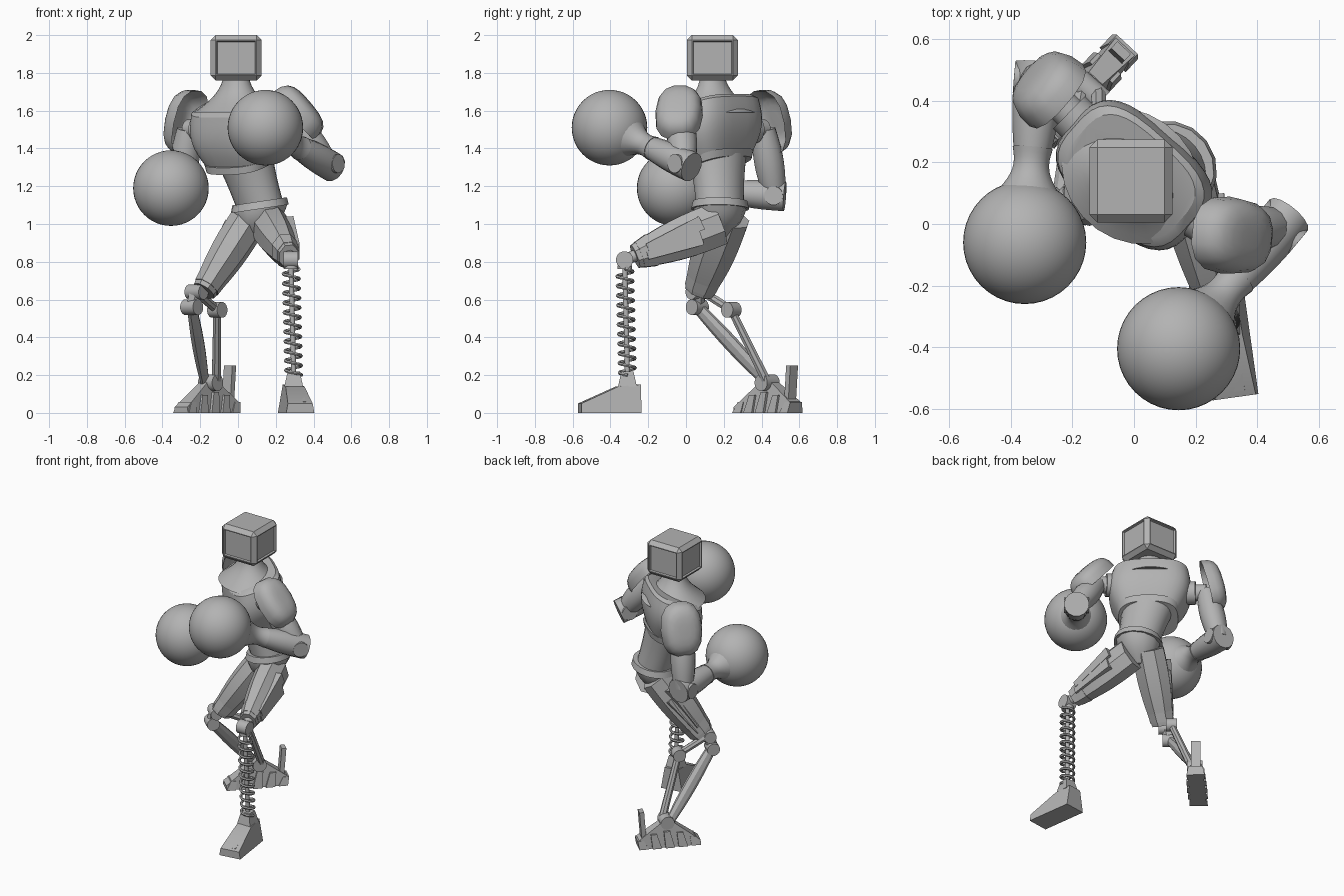
import bpy, bmesh
from math import sin, cos, pi, tau, radians, copysign
from mathutils import Vector, Matrix

cube = bpy.data.objects.get("Cube")
if cube:
    bpy.data.objects.remove(cube)

grey = bpy.data.materials.new("plain_grey")
grey.use_nodes = True
grey.diffuse_color = (.45, .45, .45, 1)
grey.node_tree.nodes["Principled BSDF"].inputs["Base Color"].default_value = grey.diffuse_color


def at(x, y, z):
    return Vector((x, y, z))


X, Y, Z = at(1, 0, 0), at(0, 1, 0), at(0, 0, 1)
ACROSS = at(.75, -.66, 0)           # shoulder line of the twisted torso
FORWARD = Z.cross(-ACROSS)          # direction the chest faces
CHEST_TILT = Z + FORWARD * .35


def finish(name, bm, angle=32):
    """Turn a bmesh into a shaded object."""
    bmesh.ops.recalc_face_normals(bm, faces=bm.faces)
    mesh = bpy.data.meshes.new(name)
    bm.to_mesh(mesh)
    bm.free()
    mesh.materials.append(grey)
    ob = bpy.data.objects.new(name, mesh)
    bpy.context.collection.objects.link(ob)
    bpy.ops.object.select_all(action="DESELECT")
    ob.select_set(True)
    bpy.context.view_layer.objects.active = ob
    bpy.ops.object.shade_smooth_by_angle(angle=radians(angle))


def sweep(name, points, radii, n, side, flat=1, power=2, axis=None):
    """Skin superellipse rings along a path; flat scales the depth across side."""
    bm = bmesh.new()
    rings = []
    last = len(points) - 1
    for i, (point, radius) in enumerate(zip(points, radii)):
        along = (axis or points[min(i + 1, last)] - points[max(i - 1, 0)]).normalized()
        u = (side - along * side.dot(along)).normalized()
        v = along.cross(u) * flat
        ring = []
        for k in range(n):
            angle = tau * (k + .5) / n
            c, s = (copysign(abs(f(angle)) ** (2 / power), f(angle)) for f in (cos, sin))
            ring.append(bm.verts.new(point + (u * c + v * s) * radius))
        rings.append(ring)
    for low, high in zip(rings, rings[1:]):
        for k in range(n):
            j = (k + 1) % n
            bm.faces.new((low[k], low[j], high[j], high[k]))
    bm.faces.new(rings[0])
    bm.faces.new(rings[last])
    finish(name, bm)


def limb(name, start, end, r_start, r_end, n=12, side=X, bulge=0, **shape):
    """Straight tapered part, swollen or pinched at the middle by bulge."""
    steps = 8 if bulge else 1
    ts = [i / steps for i in range(steps + 1)]
    radii = [r_start + (r_end - r_start) * t + bulge * sin(pi * t) for t in ts]
    sweep(name, [start.lerp(end, t) for t in ts], radii, n, side, **shape)


def pin(name, centre, radius, half, axis=X):
    step = axis.normalized() * half
    limb(name, centre - step, centre + step, radius, radius, n=16, side=Z)


def prism(name, profile, width, origin, yaw, taper=0):
    """Side profile (y, z) given a width, narrowing with height by taper."""
    bm = bmesh.new()
    top = max(z for y, z in profile)
    place = Matrix.Translation(origin) @ Matrix.Rotation(radians(yaw), 4, "Z")
    ends = [[bm.verts.new(place @ at(sign * width / 2 * (1 - taper * z / top), y, z))
             for y, z in profile] for sign in (-1, 1)]
    for end in ends:
        bm.faces.new(end)
    for k in range(len(profile)):
        a, b = ends[0], ends[1]
        bm.faces.new((a[k - 1], a[k], b[k], b[k - 1]))
    finish(name, bm)


# Head: chamfered box with recessed panels on its four sides
head = at(-.01, .14, 1.88)
bm = bmesh.new()
bmesh.ops.create_cube(bm, matrix=Matrix.Translation(head) @ Matrix.Diagonal((.27, .27, .24, 1)))
bmesh.ops.bevel(bm, geom=bm.edges[:], offset=.026, segments=1, affect="EDGES", profile=.5)
bm.normal_update()
panels = [f for f in bm.faces if f.calc_area() > .02 and abs(f.normal.z) < .1]
bmesh.ops.inset_individual(bm, faces=panels, thickness=.008)
bmesh.ops.inset_individual(bm, faces=panels, thickness=.005, depth=-.012)
finish("head", bm)

# Torso, leaning from the hips up to the neck
neck, collar = at(-.01, .14, 1.78), at(-.01, .155, 1.62)
ribs, hips = at(.02, .165, 1.33), at(.115, .18, 1.1)
chest_shape = dict(n=32, side=ACROSS, axis=CHEST_TILT)
limb("neck", collar - Z * .03, neck, .24, .07, n=24, side=ACROSS, bulge=-.035, flat=.85, axis=Z)
limb("chest", ribs, collar, .19, .245, bulge=.04, flat=.7, power=3.2, **chest_shape)
limb("collar_rim", collar, collar + Z * .02, .245, .215, flat=.7, power=3.2, **chest_shape)
limb("chest_lower_band", ribs - Z * .02, ribs + Z * .02, .19, .2, flat=.8, power=2.8, **chest_shape)
limb("abdomen", hips, ribs + Z * .05, .137, .17, n=24, side=ACROSS, bulge=-.005, flat=.86, axis=Z)
limb("belt", hips - Z * .02, hips + Z * .02, .16, .15, n=16, side=ACROSS, flat=.95, axis=Z - X * .15)
limb("pelvis", hips, at(.09, .17, .93), .145, .05, side=ACROSS, bulge=.02, axis=Z)


def shoulder_pad(name, centre, facing, size):
    """Thin domed shell, skinned from the inner apex over the rim to the outer apex."""
    facing = facing.normalized()
    points, radii = [], []
    for k in range(-5, 6):
        spread = 1 - abs(k) / 6
        inner = .025 if k < 0 else 0
        points.append(centre + facing * (.06 - .11 * spread ** 3 - inner * (1 - spread)))
        radii.append((size - inner) * sin(pi / 2 * spread))
    sweep(name, points, radii, 14, Z, flat=.74, power=2.5, axis=facing)


# Arms with round gloves
def arm(side_name, shoulder, elbow, glove):
    socket = shoulder.lerp(at(0, .155, shoulder.z), .45)
    pin(side_name + "_shoulder_ring", socket.lerp(shoulder, .4), .075, .03, shoulder - socket)
    limb(side_name + "_shoulder_joint", socket, shoulder, .055, .055)
    limb(side_name + "_upper_arm", shoulder, elbow, .065, .06, side=Y, bulge=.018)
    wrist = elbow.lerp(glove, .48)
    reach = glove - elbow
    limb(side_name + "_forearm", elbow - reach * .1, wrist, .08, .058, n=14, side=Z, bulge=.008)
    pin(side_name + "_elbow_disc", elbow, .05, .08, reach.cross(Z))
    limb(side_name + "_glove_cuff", wrist - reach * .06, elbow.lerp(glove, .69), .066, .1,
         n=20, side=Z, bulge=-.022)
    bm = bmesh.new()
    bmesh.ops.create_uvsphere(bm, u_segments=40, v_segments=24, radius=.2,
                              matrix=Matrix.Translation(glove))
    finish(side_name + "_glove", bm, 60)


arm("left", at(.29, -.03, 1.55), at(.47, -.01, 1.32), at(.145, -.405, 1.51))
arm("right", at(-.26, .41, 1.5), at(-.31, .47, 1.15), at(-.355, -.06, 1.19))
shoulder_pad("left_shoulder_pad", at(.335, -.04, 1.605), at(.76, -.08, .65), .17)
shoulder_pad("right_shoulder_pad", at(-.29, .45, 1.545), at(-.72, .62, .25), .18)


# Thighs: faceted taper, a heavier cuff at the knee end and raised side strips
def thigh(side_name, hip, knee, knee_radius, cuff_start, outward):
    limb(side_name + "_thigh", hip, knee, .1, knee_radius, n=8, bulge=.015, flat=1.25)
    limb(side_name + "_knee_cuff", hip.lerp(knee, cuff_start), hip.lerp(knee, .95),
         .125 - cuff_start * .06, knee_radius * 1.12, n=8, flat=1.25)
    for strip, lift in (("upper", .04), ("lower", -.04)):
        start, end = (hip.lerp(knee, t) + outward * d for t, d in ((.2, .09), (.85, .06)))
        limb(f"{side_name}_thigh_{strip}_strip", start + Z * lift, end + Z * lift / 2,
             .03, .018, n=4, flat=1.8)


thigh("left", at(.16, .17, 1), at(.27, -.27, .828), .055, .8, X)
thigh("right", at(.07, .22, 1.04), at(-.18, .07, .645), .065, .55, -ACROSS)

# Left knee and spring shin
left_knee, left_ankle = at(.28, -.325, .81), at(.295, -.31, .2)
limb("left_knee_link", at(.268, -.25, .84), left_knee, .032, .032)
pin("left_knee", left_knee, .046, .038)
limb("spring_core", left_knee, left_ankle, .014, .014)
turns, per = 11, 16
count = turns * per
coil_top = left_knee.lerp(left_ankle, .08)
coil = [coil_top.lerp(left_ankle, k / count) + (X * cos(tau * k / per) + Y * sin(tau * k / per)) * .042
        for k in range(count + 1)]
sweep("spring_coil", coil, [.009] * len(coil), 6, Z)
limb("spring_cap", coil_top, coil_top + Z * .02, .04, .04)
limb("left_ankle", left_ankle + Z * .02, left_ankle - Z * .06, .045, .07, n=4)

# Left foot: wedge with a raised toe panel
wedge = [(.07, 0), (.07, .15), (-.05, .14), (-.25, .05), (-.25, 0)]
prism("left_foot", wedge, .15, at(.295, -.315, 0), 8, .35)
limb("left_foot_panel", at(.3, -.36, .12), at(.325, -.54, .045), .05, .05, n=4, flat=.4)

# Right shin: two struts on pinned joints
right_knee, lower_knee = at(-.22, .06, .64), at(-.245, .06, .56)
rear_joint, right_ankle = at(-.11, .24, .545), at(-.145, .43, .16)
pin("right_knee", right_knee, .04, .05, ACROSS)
pin("right_lower_knee", lower_knee, .042, .045, ACROSS)
limb("right_knee_block", right_knee, lower_knee, .04, .035, n=6)
limb("front_strut", lower_knee, right_ankle - X * .03, .022, .02, n=8, side=ACROSS, bulge=.008, flat=1.5)
limb("rear_link", right_knee + Y * .03, rear_joint, .024, .024, n=8)
pin("rear_joint", rear_joint, .042, .035, ACROSS)
limb("rear_strut", rear_joint, right_ankle + X * .03, .022, .026, n=8)
pin("right_ankle", right_ankle, .045, .05, ACROSS)

# Right foot: core, cross slats and heel tab
base, yaw = at(-.165, .43, 0), -43
core = [(-.2, 0), (-.2, .03), (-.03, .16), (.06, .16), (.2, .06), (.2, 0)]
prism("right_foot", core, .1, base, yaw, .4)
for i in range(5):
    y = (i - 2) * .085
    bulk = cos(y * 6)
    slat = [(y - .03, 0), (y + .03, 0), (y + .04, bulk * .11), (y, bulk * .11)]
    prism(f"right_foot_slat_{i + 1}", slat, .1 + bulk * .03, base, yaw, .2)
prism("heel_tab", [(.15, .06), (.18, .06), (.195, .25), (.165, .25)], .06, base, yaw)
